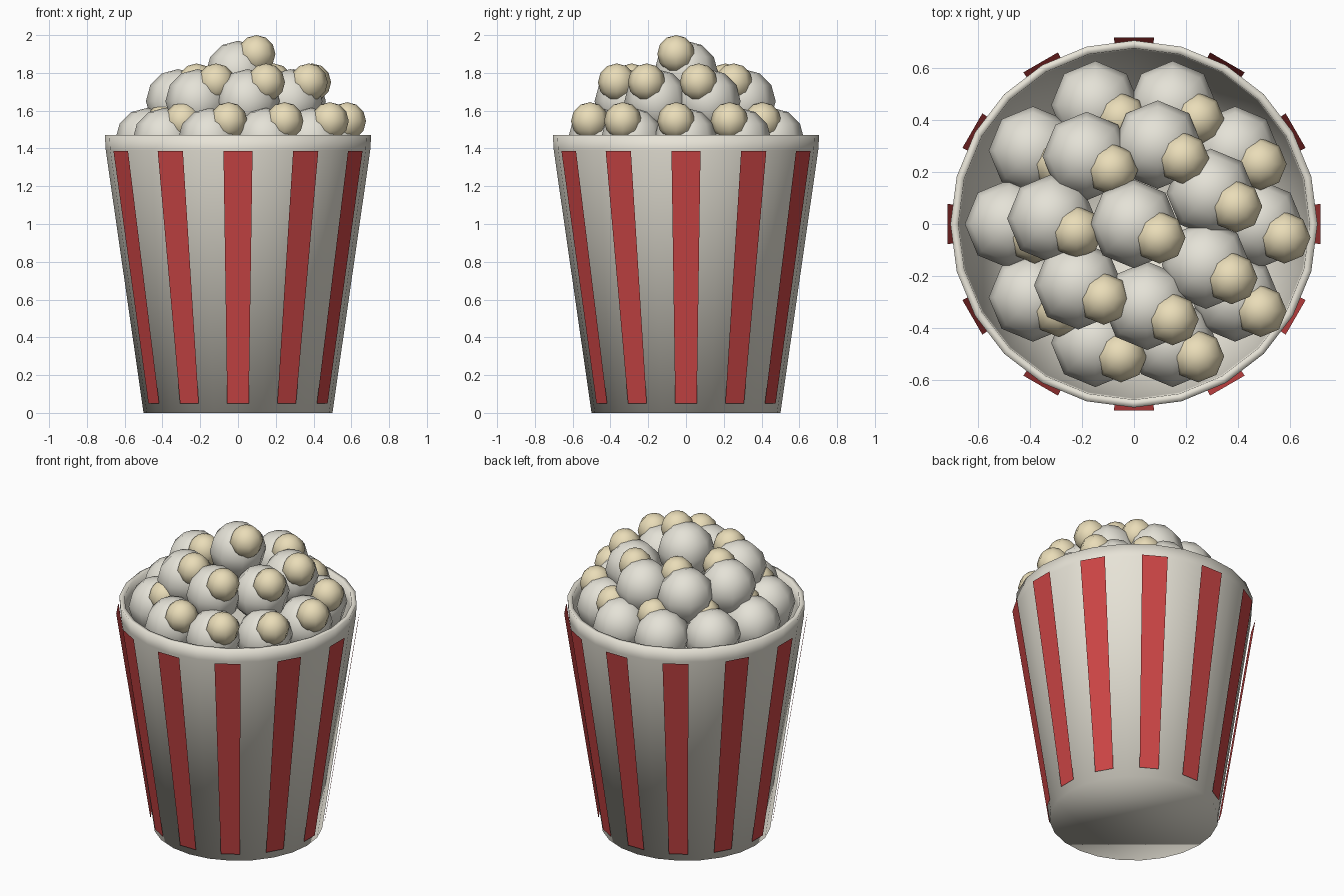
import bpy, bmesh
from math import cos, sin, tau, radians
from mathutils import Matrix, Vector

if "Cube" in bpy.data.objects:
    bpy.data.objects.remove(bpy.data.objects["Cube"])


def material(name, rgb):
    m = bpy.data.materials.new(name)
    m.diffuse_color = (*rgb, 1)
    m.use_nodes = True
    m.node_tree.nodes["Principled BSDF"].inputs["Base Color"].default_value = m.diffuse_color
    return m


def finish(name, bm, mat, smooth):
    me = bpy.data.meshes.new(name)
    bm.to_mesh(me)
    bm.free()
    me.materials.append(mat)
    for p in me.polygons:
        p.use_smooth = smooth
    ob = bpy.data.objects.new(name, me)
    bpy.context.collection.objects.link(ob)
    return ob


cream = material("cream_card", (0.80, 0.77, 0.68))
red = material("red_stripe", (0.60, 0.06, 0.06))
white = material("puffed_corn", (0.78, 0.76, 0.68))
butter = material("butter", (0.82, 0.72, 0.48))

# Bucket: tapered cup with a straight rim, a thin wall and closed floor
SEGS = 24
profile = [(0.5, 0), (0.70, 1.39), (0.705, 1.47),
           (0.675, 1.47), (0.67, 1.39), (0.47, 0.03)]
bm = bmesh.new()
rings = [[bm.verts.new((r * cos(tau * i / SEGS), r * sin(tau * i / SEGS), z))
          for i in range(SEGS)] for r, z in profile]
for a, b in zip(rings, rings[1:]):
    for i in range(SEGS):
        j = (i + 1) % SEGS
        bm.faces.new((a[i], a[j], b[j], b[i]))
bm.faces.new(rings[0][::-1])
bm.faces.new(rings[-1])
finish("bucket", bm, cream, True)

# Stripes: twelve flat tapered strips just off the wall
bm = bmesh.new()
for k in range(12):
    turn = Matrix.Rotation(tau * k / 12, 3, 'Z')
    corners = [(0.515, -0.057, 0.05), (0.515, 0.057, 0.05),
               (0.717, 0.077, 1.387), (0.717, -0.077, 1.387)]
    bm.faces.new([bm.verts.new(turn @ Vector(c)) for c in corners])
finish("stripes", bm, red, False)

# Popcorn: three stacked rings, each puff with a smaller buttery lobe
# (count, ring radius, height, start angle)
layers = [(10, 0.48, 1.445, 0), (7, 0.318, 1.65, 22), (1, 0, 1.80, 0)]
puffs, lobes = bmesh.new(), bmesh.new()


def ball(bm, centre, radius):
    bmesh.ops.create_uvsphere(bm, u_segments=8, v_segments=6, radius=radius,
                              matrix=Matrix.Translation(centre))


for count, r, z, start in layers:
    for i in range(count):
        a = radians(start) + tau * i / count
        c = Vector((r * cos(a), r * sin(a), z))
        ball(puffs, c, 0.17)
        ball(lobes, c + Vector((0.098, -0.052, 0.10)), 0.10)
finish("popcorn_puffs", puffs, white, True)
finish("popcorn_lobes", lobes, butter, True)
